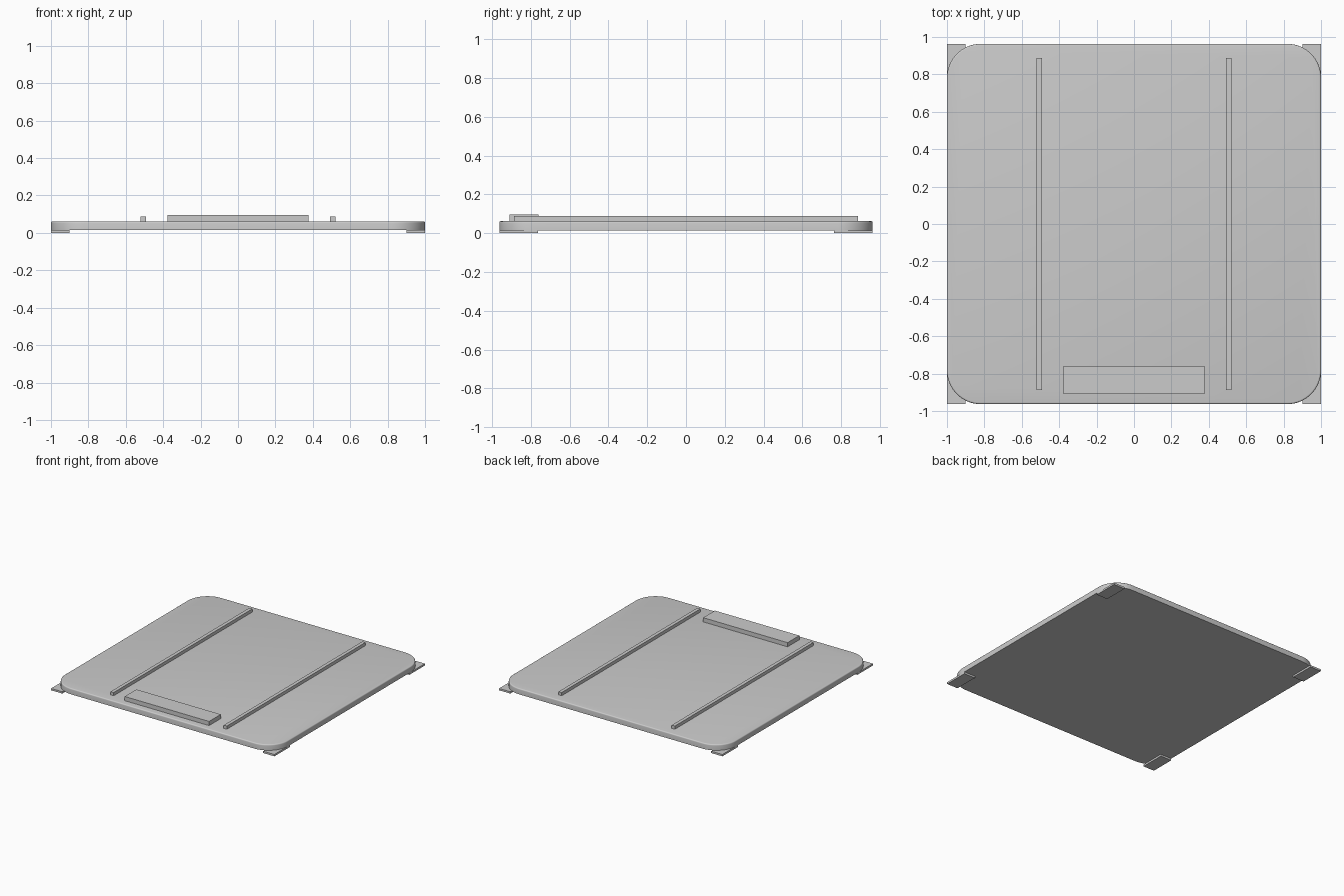
import bpy
import bmesh
from math import cos, sin, pi, radians

if "Cube" in bpy.data.objects:
    bpy.data.objects.remove(bpy.data.objects["Cube"], do_unlink=True)

grey = bpy.data.materials.new("plain_grey")
grey.use_nodes = True
colour = (0.6, 0.6, 0.6, 1)
grey.diffuse_color = colour
grey.node_tree.nodes["Principled BSDF"].inputs["Base Color"].default_value = colour

HALF_X, HALF_Y = 1.0, 0.963
BASE_Z, TOP_Z = 0.015, 0.062


def make_object(name, bm):
    bmesh.ops.recalc_face_normals(bm, faces=bm.faces[:])
    mesh = bpy.data.meshes.new(name)
    bm.to_mesh(mesh)
    bm.free()
    mesh.materials.append(grey)
    obj = bpy.data.objects.new(name, mesh)
    bpy.context.collection.objects.link(obj)
    return obj


def box(name, x, y, z):
    """Box from (low, high) ranges on each axis."""
    bm = bmesh.new()
    bmesh.ops.create_cube(bm, size=1)
    for v in bm.verts:
        for i, (low, high) in enumerate((x, y, z)):
            v.co[i] = high if v.co[i] > 0 else low
    return make_object(name, bm)


def outline(inset, radius=0.18, steps=16):
    """Rounded rectangle, pulled in by the inset."""
    points = []
    for k, (sx, sy) in enumerate(((1, 1), (-1, 1), (-1, -1), (1, -1))):
        for i in range(steps + 1):
            a = (k + i / steps) * pi / 2
            points.append((sx * (HALF_X - radius) + (radius - inset) * cos(a),
                           sy * (HALF_Y - radius) + (radius - inset) * sin(a)))
    return points


# Platform: stacked rounded outlines with a softened top rim
bm = bmesh.new()
rim = 0.009
levels = [(0, BASE_Z)]
levels += [(rim * (1 - cos(a)), TOP_Z - rim + rim * sin(a))
           for a in (i * pi / 8 for i in range(5))]
rings = [[bm.verts.new((x, y, z)) for x, y in outline(inset)] for inset, z in levels]
for low, high in zip(rings, rings[1:]):
    for i in range(len(low)):
        j = (i + 1) % len(low)
        bm.faces.new((low[i], low[j], high[j], high[i]))
bm.faces.new(rings[0][::-1])
bm.faces.new(rings[-1])
platform = make_object("platform", bm)
bpy.context.view_layer.objects.active = platform
platform.select_set(True)
bpy.ops.object.shade_smooth_by_angle(angle=radians(30))

# Display housing at the front edge
box("display", (-0.378, 0.378), (-0.91, -0.76), (TOP_Z - 0.002, 0.096))

# Side strips and corner feet, mirrored
for side, s in (("left", 1), ("right", -1)):
    box(side + "_strip", sorted((s * 0.493, s * 0.521)), (-0.887, 0.887),
        (TOP_Z - 0.002, 0.088))
    for end, e in (("front", -1), ("back", 1)):
        box(f"{end}_{side}_foot", sorted((s * 0.9, s * HALF_X)),
            sorted((e * 0.763, e * HALF_Y)), (0, BASE_Z))
